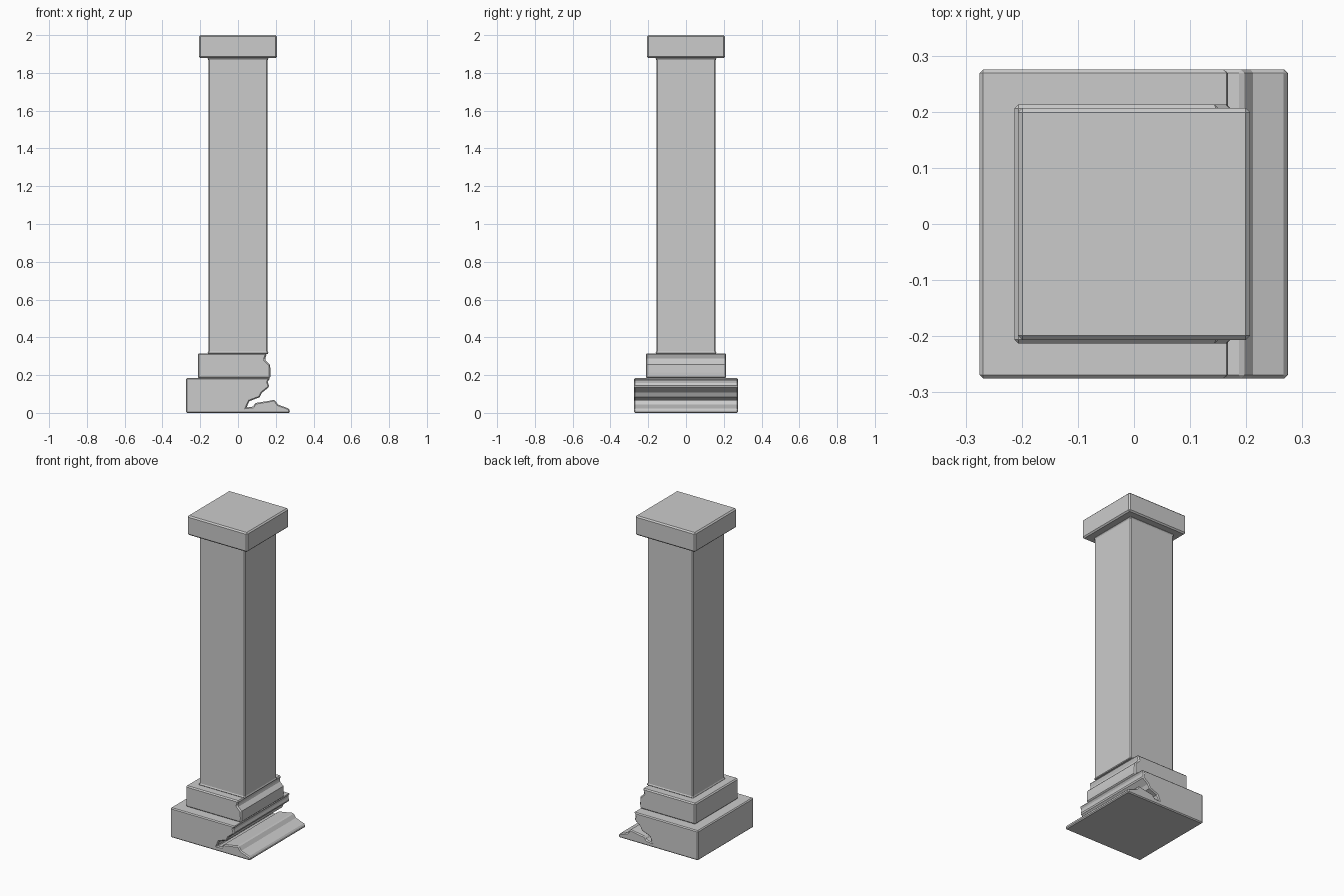
import bpy, bmesh, math

if "Cube" in bpy.data.objects:
    bpy.data.objects.remove(bpy.data.objects["Cube"])


def finish(name, bm, bevel):
    """Turn a bmesh into a flat-shaded object with small chamfered edges."""
    bmesh.ops.recalc_face_normals(bm, faces=bm.faces)
    mesh = bpy.data.meshes.new(name)
    bm.to_mesh(mesh)
    bm.free()
    obj = bpy.data.objects.new(name, mesh)
    bpy.context.collection.objects.link(obj)
    mod = obj.modifiers.new("chamfer", 'BEVEL')
    mod.width = bevel
    mod.segments = 1
    mod.limit_method = 'ANGLE'
    mod.angle_limit = math.radians(50)
    return obj


def extrude_profile(name, points, half_depth, bevel):
    """Extrude an x-z outline along y."""
    bm = bmesh.new()
    face = bm.faces.new([bm.verts.new((x, -half_depth, z)) for x, z in points])
    ext = bmesh.ops.extrude_face_region(bm, geom=[face])
    for v in ext["geom"]:
        if isinstance(v, bmesh.types.BMVert):
            v.co.y = half_depth
    return finish(name, bm, bevel)


def square_stack(name, rings, bevel):
    """Loft square rings given as (half width, z)."""
    bm = bmesh.new()
    loops = [[bm.verts.new((sx * h, sy * h, z))
              for sx, sy in ((-1, -1), (1, -1), (1, 1), (-1, 1))]
             for h, z in rings]
    for a, b in zip(loops, loops[1:]):
        for i in range(4):
            j = (i + 1) % 4
            bm.faces.new((a[i], a[j], b[j], b[i]))
    bm.faces.new(loops[0][::-1])
    bm.faces.new(loops[-1])
    return finish(name, bm, bevel)


# Plinth with a deep broken notch on its right side
extrude_profile("broken_plinth", [
    (-0.275, 0), (0.275, 0), (0.272, 0.022), (0.212, 0.044), (0.193, 0.07),
    (0.165, 0.064), (0.09, 0.052), (0.08, 0.033), (0.045, 0.029),
    (0.06, 0.062), (0.115, 0.083), (0.127, 0.107), (0.166, 0.138),
    (0.157, 0.165), (0.171, 0.185), (-0.275, 0.185)], 0.275, 0.006)

# Upper base block with its right face broken away
extrude_profile("broken_base_block", [
    (-0.213, 0.184), (0.171, 0.184), (0.172, 0.215), (0.17, 0.255),
    (0.142, 0.282), (0.153, 0.315), (-0.213, 0.315)], 0.213, 0.007)

# Square shaft, flaring slightly at both ends
square_stack("shaft", [(0.163, 0.313), (0.157, 0.325),
                       (0.157, 1.868), (0.163, 1.88)], 0.005)

# Capital slab
square_stack("capital", [(0.207, 1.879), (0.207, 2.0)], 0.008)
